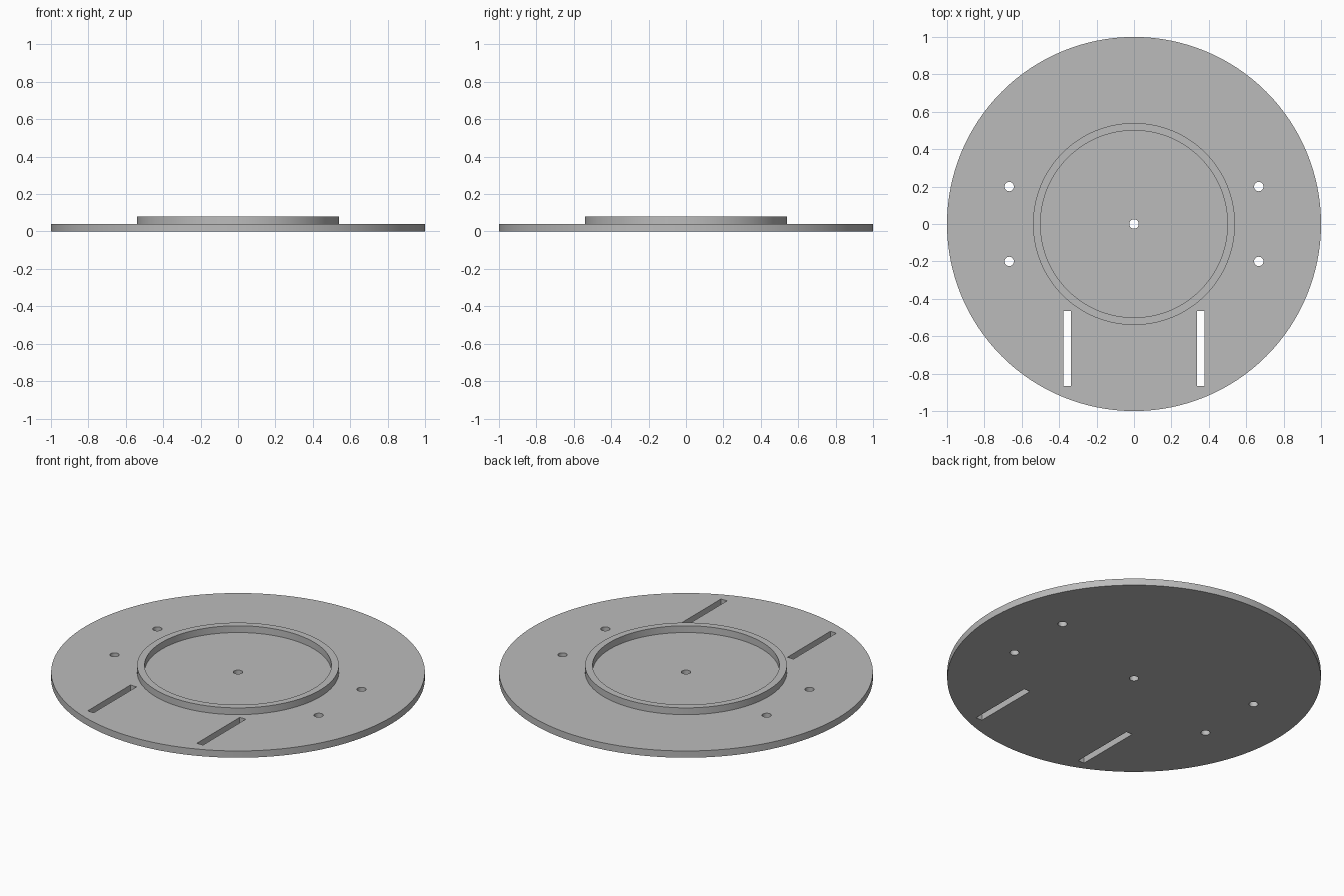
import bpy
import bmesh
from math import cos, sin, tau, radians

cube = bpy.data.objects.get("Cube")
if cube:
    bpy.data.objects.remove(cube, do_unlink=True)

THICK = 0.04
SEGMENTS = 128

# Single grey material
grey = bpy.data.materials.new("grey")
grey.use_nodes = True
colour = (0.5, 0.5, 0.5, 1)
grey.diffuse_color = colour
grey.node_tree.nodes["Principled BSDF"].inputs["Base Color"].default_value = colour


def finish(obj, name):
    obj.name = name
    obj.data.materials.clear()
    obj.data.materials.append(grey)
    bpy.ops.object.select_all(action="DESELECT")
    obj.select_set(True)
    bpy.context.view_layer.objects.active = obj
    bpy.ops.object.shade_smooth_by_angle(angle=radians(30))


def cylinder(radius, depth, location, sides):
    bpy.ops.mesh.primitive_cylinder_add(
        vertices=sides, radius=radius, depth=depth, location=location)
    return bpy.context.object


def cut(target, cutter):
    mod = target.modifiers.new("cut", "BOOLEAN")
    mod.operation = "DIFFERENCE"
    mod.solver = "EXACT"
    mod.object = cutter
    cutter.hide_render = True
    bpy.context.view_layer.objects.active = target
    bpy.ops.object.modifier_apply(modifier=mod.name)
    bpy.data.objects.remove(cutter, do_unlink=True)


# Base disc
disc = cylinder(1, THICK, (0, 0, THICK / 2), SEGMENTS)

# Centre hole and four mounting holes
holes = [(0, 0)] + [(x, y) for x in (-0.667, 0.667) for y in (-0.2, 0.2)]
for x, y in holes:
    cut(disc, cylinder(0.025, 0.2, (x, y, THICK / 2), 32))

# Two straight slots near the front
for side in (-1, 1):
    bpy.ops.mesh.primitive_cube_add(size=1, location=(side * 0.357, -0.665, THICK / 2))
    slot = bpy.context.object
    slot.scale = (0.04, 0.4, 0.2)
    cut(disc, slot)
finish(disc, "base_disc")

# Raised ring, swept from a rectangular section
section = [(0.5, THICK), (0.54, THICK), (0.54, 2 * THICK), (0.5, 2 * THICK)]
bm = bmesh.new()
loops = []
for i in range(SEGMENTS):
    a = tau * i / SEGMENTS
    loops.append([bm.verts.new((r * cos(a), r * sin(a), z)) for r, z in section])
for i, here in enumerate(loops):
    after = loops[(i + 1) % SEGMENTS]
    for j in range(4):
        k = (j + 1) % 4
        bm.faces.new((here[j], after[j], after[k], here[k]))
bmesh.ops.recalc_face_normals(bm, faces=bm.faces)
mesh = bpy.data.meshes.new("raised_ring")
bm.to_mesh(mesh)
bm.free()
ring = bpy.data.objects.new("raised_ring", mesh)
bpy.context.collection.objects.link(ring)
finish(ring, "raised_ring")
